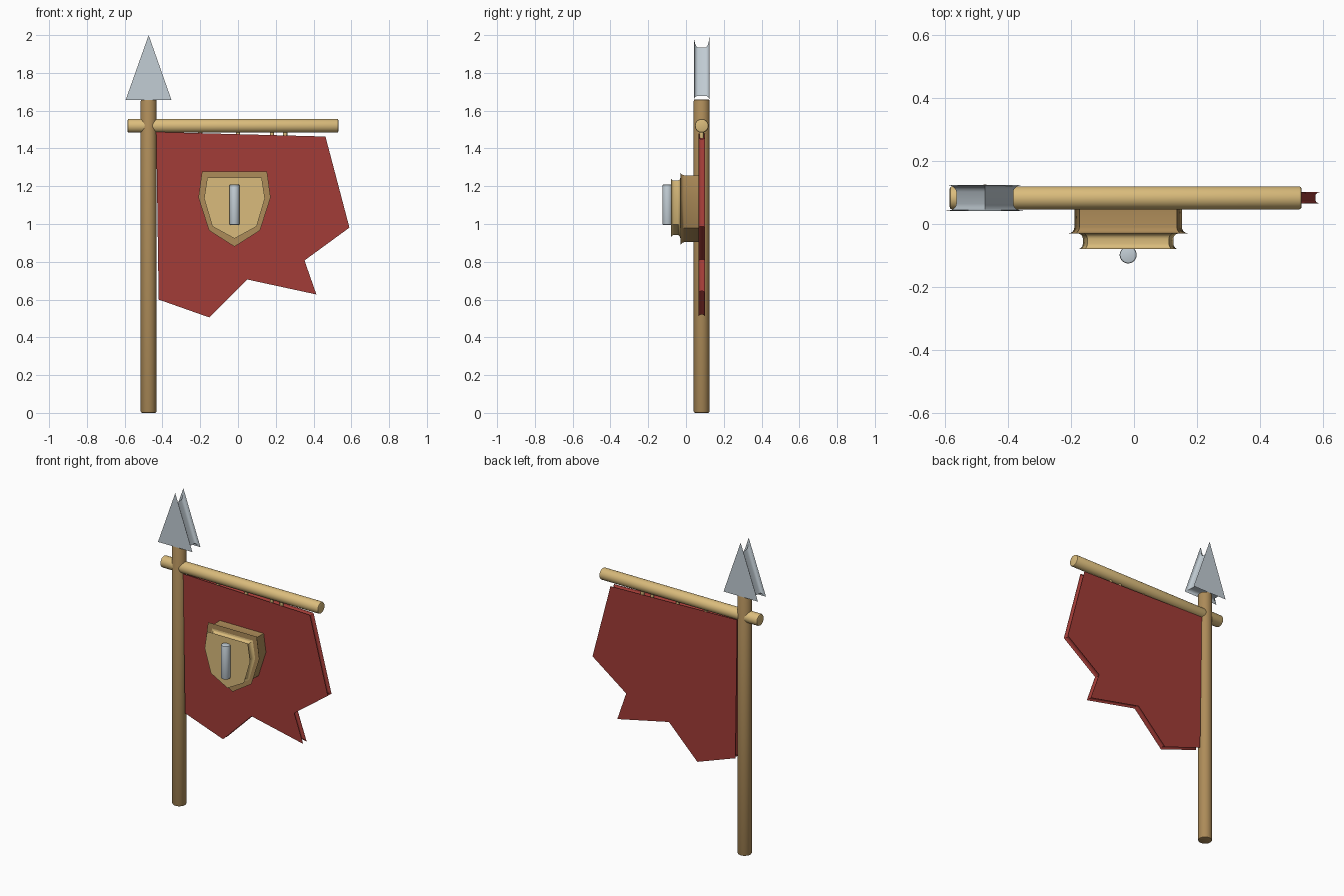
import bpy, math
from mathutils import Vector, Matrix

if "Cube" in bpy.data.objects:
    bpy.data.objects.remove(bpy.data.objects["Cube"])


def material(name, rgb):
    m = bpy.data.materials.new(name)
    m.diffuse_color = (*rgb, 1)
    m.use_nodes = True
    m.node_tree.nodes["Principled BSDF"].inputs["Base Color"].default_value = m.diffuse_color
    return m


WOOD = material("brown wood", (0.42, 0.262, 0.10))
TAN = material("pale wood", (0.70, 0.50, 0.20))
RED = material("red cloth", (0.36, 0.045, 0.038))
STEEL = material("steel", (0.54, 0.61, 0.66))
Y = 0.083  # depth of the pole plane


def make(name, verts, faces, mat):
    me = bpy.data.meshes.new(name)
    me.from_pydata(verts, [], faces)
    me.materials.append(mat)
    ob = bpy.data.objects.new(name, me)
    bpy.context.collection.objects.link(ob)
    bpy.context.view_layer.objects.active = ob
    bpy.ops.object.select_all(action='DESELECT')
    ob.select_set(True)
    bpy.ops.object.shade_smooth_by_angle(angle=math.radians(35))
    return ob


def skin(name, rings, mat):
    """Join equal rings of points into a closed solid."""
    n = len(rings[0])
    faces = [tuple(reversed(range(n))),
             tuple(range((len(rings) - 1) * n, len(rings) * n))]
    for r in range(len(rings) - 1):
        for i in range(n):
            j = (i + 1) % n
            faces.append((r * n + i, r * n + j, r * n + n + j, r * n + n + i))
    return make(name, [p for ring in rings for p in ring], faces, mat)


def rod(name, start, axis, length, radius, mat, bevel=0.008, sides=32):
    """Round bar with softened end rims."""
    rot = Vector((0, 0, 1)).rotation_difference(Vector(axis)).to_matrix()
    arc = [(bevel * (1 - math.sin(t)), radius - bevel * (1 - math.cos(t)))
           for t in (math.pi / 2, math.pi / 4, 0)]
    arc = [(bevel - bevel * math.sin(t), radius - bevel * (1 - math.cos(t)))
           for t in (math.pi / 2, math.pi / 4, 0)]
    stations = arc + [(length - h, r) for h, r in reversed(arc)]
    rings = [[Vector(start) + rot @ Vector((r * math.cos(a), r * math.sin(a), h))
              for a in (2 * math.pi * i / sides for i in range(sides))]
             for h, r in stations]
    return skin(name, rings, mat)


def inset(poly, d):
    """Move each edge of a counter-clockwise outline inward by d."""
    out = []
    for i, p in enumerate(poly):
        a, p, b = Vector(poly[i - 1]), Vector(p), Vector(poly[(i + 1) % len(poly)])
        n1, n2 = [Vector((-e.y, e.x)).normalized() for e in (p - a, b - p)]
        out.append(p + (n1 + n2) * d / (1 + n1.dot(n2)))
    return out


def coved_plate(name, poly, y0, y1, w, mat, steps=4):
    """Plate in the xz plane whose side walls are coved in behind sharp rims."""
    arc = [(w * (1 - math.cos(t)), w * math.sin(t))
           for t in (math.pi / 2 * k / steps for k in range(steps + 1))]
    prof = [(y0 + h, d) for h, d in arc] + [(y1 - h, d) for h, d in reversed(arc)]
    rings = [[(p.x, y, p.y) for p in reversed(inset(poly, d))] for y, d in prof]
    return skin(name, rings, mat)


# pole, crossbar and spearhead
rod("pole", (-0.473, Y, 0), (0, 0, 1), 1.66, 0.042, WOOD)
rod("crossbar", (-0.585, Y, 1.52), (1, 0, 0), 1.117, 0.0365, TAN)
coved_plate("spearhead", [(-0.595, 1.656), (-0.352, 1.656), (-0.473, 2.0)],
            Y - 0.041, Y + 0.041, 0.022, STEEL)

# torn banner
coved_plate("banner", [(-0.433, 1.487), (-0.42, 0.60), (-0.151, 0.505), (0.05, 0.706),
                       (0.415, 0.627), (0.352, 0.807), (0.59, 0.981), (0.463, 1.463)],
            Y - 0.018, Y + 0.018, 0.013, RED)

# short ties from banner to crossbar
for x in (-0.2, 0.0, 0.18, 0.25):
    rod("tie", (x, Y, 1.45), (0, 0, 1), 0.05, 0.011, TAN, 0.002, 12)


# two-layer shield emblem
def shield(half):
    return [(-0.0185 + s * x, z) for s, x, z in
            [(-1, x, z) for x, z in half] + [(1, x, z) for x, z in reversed(half[:-1])]]


coved_plate("shield_base", shield([(0.172, 1.278), (0.191, 1.14), (0.135, 0.966), (0, 0.88)]),
            -0.03, 0.085, 0.02, WOOD)
coved_plate("shield_face", shield([(0.144, 1.246), (0.161, 1.135), (0.117, 0.987), (0, 0.923)]),
            -0.08, -0.03, 0.017, TAN)

# steel pin on the shield
rod("shield_pin", (-0.0185, -0.098, 0.995), (0, 0, 1), 0.213, 0.027, STEEL, 0.005)
